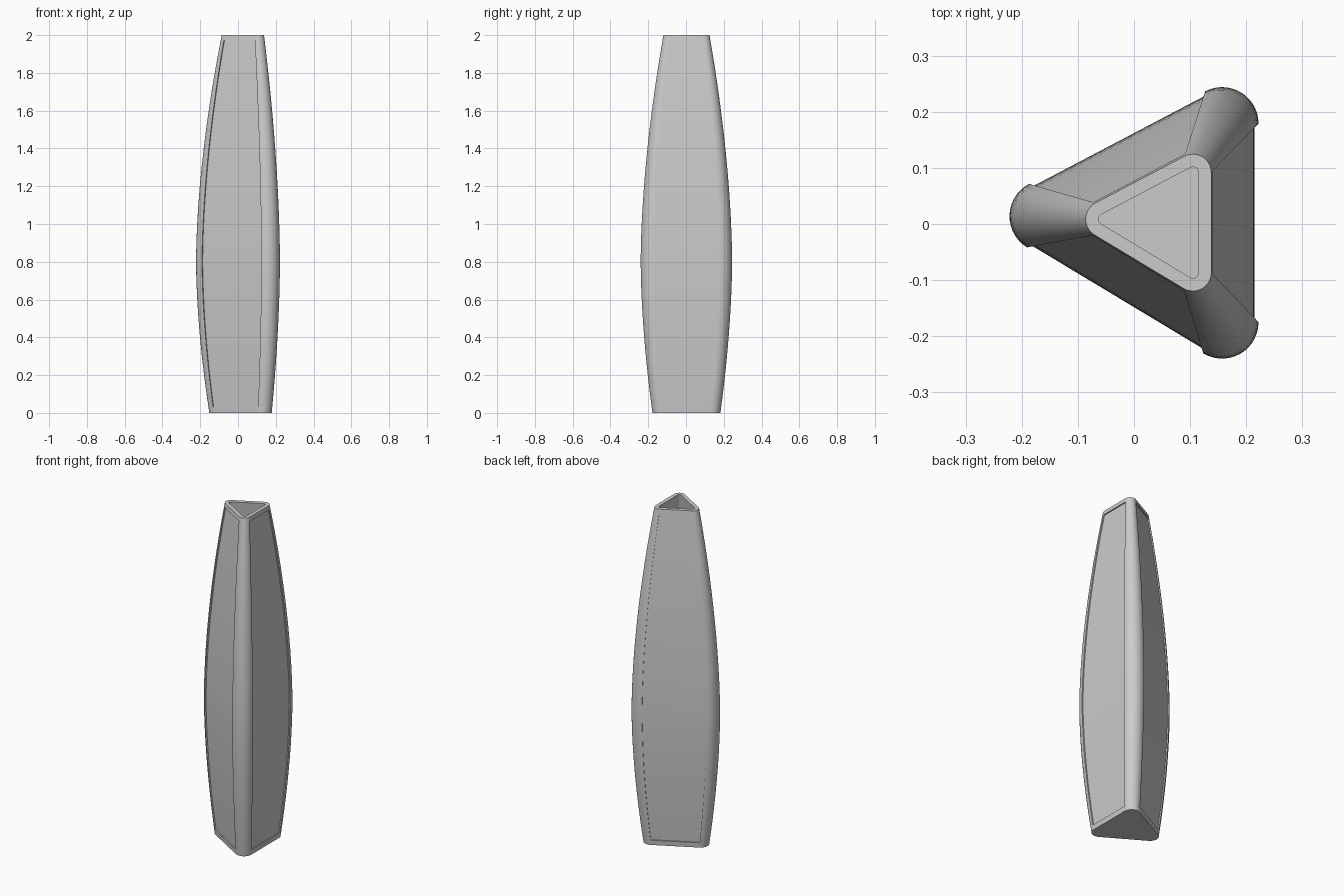
import bpy, bmesh, math
from mathutils import Vector

if "Cube" in bpy.data.objects:
    bpy.data.objects.remove(bpy.data.objects["Cube"])

HEIGHT, WALL, RECESS = 2.0, 0.023, 0.007
PANEL_LOW, PANEL_HIGH, FLOOR = 0.03, 1.975, 0.03
CENTRE = Vector((0.052, 0.003))
CORNERS = [Vector((0.157, 0.179)), Vector((-0.157, 0.014)), Vector((0.157, -0.175))]
RADIUS, ARC = 0.065, 14


def scale_at(z):
    # bulging outline, widest at z = 0.8
    drop = 0.062 * ((0.8 - z) / 0.8) ** 1.75 if z < 0.8 else 0.12 * ((z - 0.8) / 1.2) ** 1.75
    return (0.242 - drop) / 0.242


def ring(z, recess=0.0, inset=0.0):
    # rounded triangle; the flat between two corners can be sunk by recess
    s = scale_at(z)
    pts = []
    for i in range(3):
        c = CORNERS[i]
        before, after = c - CORNERS[i - 1], CORNERS[(i + 1) % 3] - c
        a0 = math.atan2(-before.x, before.y)
        a1 = math.atan2(-after.x, after.y)
        a1 = a0 + (a1 - a0) % (2 * math.pi)
        mid = CENTRE + (c - CENTRE) * s
        r = RADIUS * s - inset
        arc = [(a0 + (a1 - a0) * k / ARC, r) for k in range(ARC + 1)]
        for a, rad in [(a0, r - recess)] + arc + [(a1, r - recess)]:
            pts.append((mid.x + rad * math.cos(a), mid.y + rad * math.sin(a), z))
    return pts


def fix_ring_angle(a):
    return a - math.pi / 2


# outer skin with recessed panels, then rim, then inner wall down to the floor
N = 36
panel_z = [PANEL_LOW + (PANEL_HIGH - PANEL_LOW) * k / N for k in range(N + 1)]
rings = [ring(0), ring(PANEL_LOW)]
rings += [ring(z, RECESS) for z in panel_z]
rings += [ring(PANEL_HIGH), ring(HEIGHT)]
rings += [ring(HEIGHT - (HEIGHT - FLOOR) * k / N, 0, WALL) for k in range(N + 1)]

bm = bmesh.new()
loops = [[bm.verts.new(p) for p in r] for r in rings]
for low, high in zip(loops, loops[1:]):
    n = len(low)
    for i in range(n):
        j = (i + 1) % n
        bm.faces.new((low[i], low[j], high[j], high[i]))
bm.faces.new(list(reversed(loops[0])))
bm.faces.new(loops[-1])
bmesh.ops.remove_doubles(bm, verts=bm.verts, dist=1e-5)
bmesh.ops.recalc_face_normals(bm, faces=bm.faces)
mesh = bpy.data.meshes.new("triangular_vase")
bm.to_mesh(mesh)
bm.free()
vase = bpy.data.objects.new("triangular_vase", mesh)
bpy.context.collection.objects.link(vase)
bpy.context.view_layer.objects.active = vase
vase.select_set(True)
bpy.ops.object.shade_smooth_by_angle(angle=math.radians(30))
